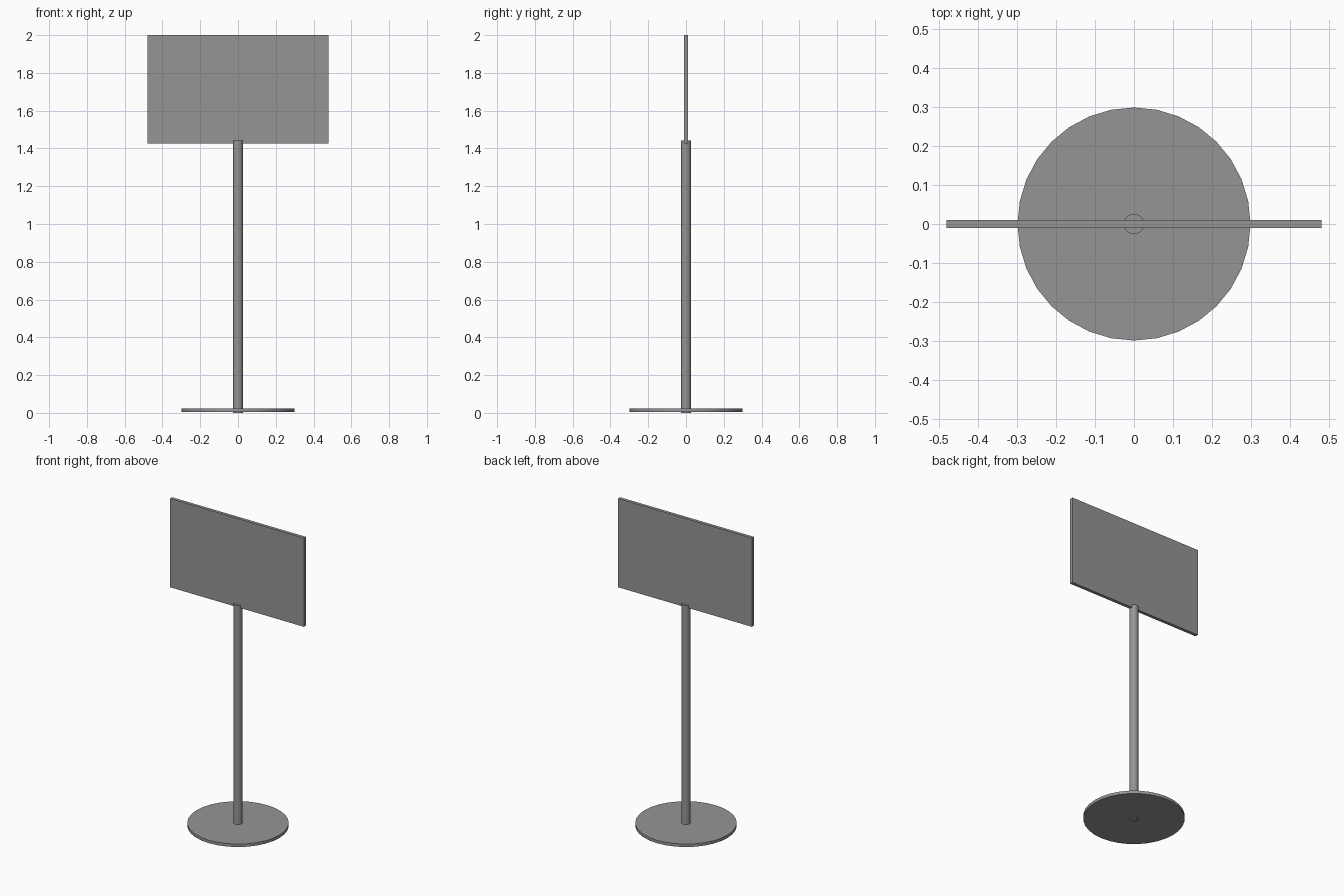
import bpy
import math

cube = bpy.data.objects.get("Cube")
if cube:
    bpy.data.objects.remove(cube, do_unlink=True)

grey = bpy.data.materials.new("mid_grey")
grey.use_nodes = True
colour = (0.3, 0.3, 0.3, 1)
grey.diffuse_color = colour
grey.node_tree.nodes["Principled BSDF"].inputs["Base Color"].default_value = colour


def finish(name):
    obj = bpy.context.object
    obj.name = name
    obj.data.materials.append(grey)
    return obj


def cylinder(name, radius, bottom, top, sides):
    bpy.ops.mesh.primitive_cylinder_add(
        vertices=sides, radius=radius, depth=top - bottom,
        location=(0, 0, (bottom + top) / 2))
    bpy.ops.object.shade_smooth_by_angle(angle=math.radians(30))
    return finish(name)


# Round foot, with the pole passing through to the floor
cylinder("base_disc", 0.298, 0.005, 0.024, 32)
cylinder("pole", 0.026, 0.0, 1.443, 32)

# Flat rectangular sign
bpy.ops.mesh.primitive_cube_add(size=1, location=(0, 0, 1.7125))
panel = finish("sign_panel")
panel.scale = (0.96, 0.021, 0.575)
